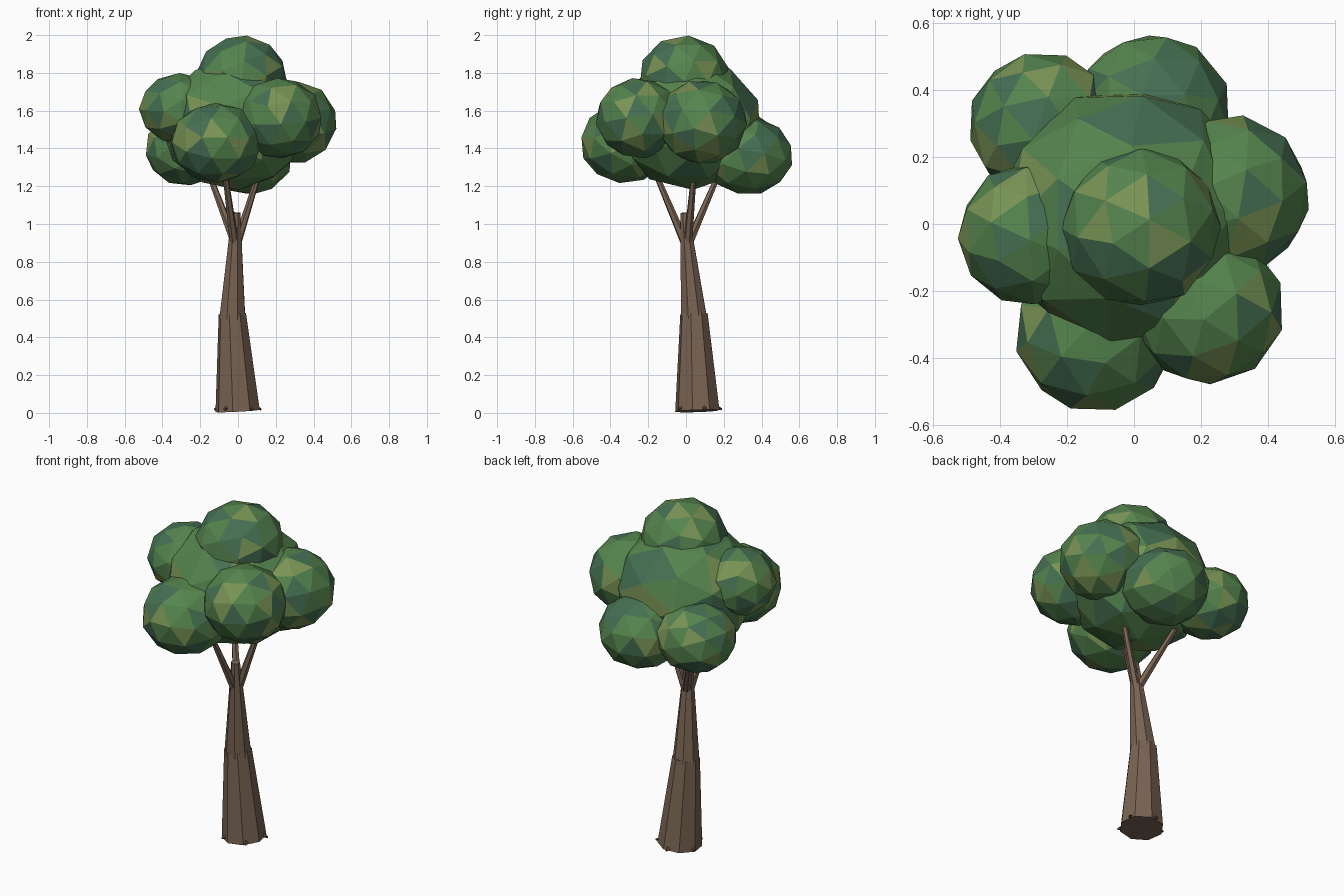
import bpy, random, math
from mathutils import Vector, Euler

if "Cube" in bpy.data.objects:
    bpy.data.objects.remove(bpy.data.objects["Cube"])

random.seed(4)


def mat(name, rgb):
    m = bpy.data.materials.new(name)
    m.diffuse_color = (*rgb, 1)
    m.use_nodes = True
    m.node_tree.nodes["Principled BSDF"].inputs["Base Color"].default_value = m.diffuse_color
    return m


greens = [mat("leaf_green", (0.09, 0.23, 0.075)),
          mat("leaf_blue_green", (0.06, 0.16, 0.085)),
          mat("leaf_yellow_green", (0.19, 0.29, 0.09))]
bark = mat("bark", (0.19, 0.125, 0.085))
bark_dark = mat("bark_dark", (0.12, 0.08, 0.055))


def limb(name, a, b, r1, r2, sides, material):
    """Tapered flat-sided cylinder from point a to point b."""
    a, b = Vector(a), Vector(b)
    d = b - a
    bpy.ops.mesh.primitive_cone_add(vertices=sides, radius1=r1, radius2=r2,
                                    depth=d.length, location=(a + b) / 2)
    ob = bpy.context.object
    ob.name = name
    ob.rotation_euler = d.to_track_quat('Z', 'Y').to_euler()
    ob.data.materials.append(material)


def leaves(name, centre, r, rz):
    """Squashed low-poly ball with mottled green faces."""
    bpy.ops.mesh.primitive_ico_sphere_add(subdivisions=2, radius=1, location=centre)
    ob = bpy.context.object
    ob.name = name
    turn = Euler([random.uniform(0, math.tau) for _ in range(3)]).to_matrix()
    for v in ob.data.vertices:
        p = turn @ v.co
        v.co = (p.x * r, p.y * r, p.z * rz)
    for m in greens:
        ob.data.materials.append(m)
    for f in ob.data.polygons:
        f.material_index = random.choices((0, 1, 2), (6, 2.5, 1.5))[0]


# Trunk in two leaning sections
limb("lower_trunk", (-0.002, 0.06, 0.01), (-0.03, 0.042, 0.525), 0.12, 0.074, 8, bark)
limb("upper_trunk", (-0.03, 0.042, 0.50), (-0.01, -0.008, 1.06), 0.074, 0.024, 8, bark)

# Branches reaching into the crown
for i, (a, b) in enumerate([((-0.015, 0.015, 0.90), (-0.19, 0.215, 1.36)),
                            ((-0.005, 0.01, 0.90), (0.14, 0.05, 1.36)),
                            ((-0.02, -0.005, 0.90), (-0.08, -0.20, 1.36))]):
    limb(f"branch_{i + 1}", a, b, 0.024, 0.012, 6, bark)

# Small root tips poking out at the base
for i in range(5):
    t = math.radians(20 + 72 * i)
    c, s = math.cos(t), math.sin(t)
    limb(f"root_{i + 1}", (0.07 * c, 0.06 + 0.07 * s, 0.04),
         (0.13 * c, 0.06 + 0.13 * s, 0.018), 0.018, 0.006, 5, bark_dark)

# Crown
leaves("crown_core", (-0.02, 0.02, 1.53), 0.39, 0.35)
leaves("crown_top", (0.02, -0.01, 1.78), 0.24, 0.22)
leaves("crown_front_right", (0.22, -0.25, 1.56), 0.23, 0.215)
leaves("crown_front_left", (-0.115, -0.32, 1.43), 0.243, 0.215)
leaves("crown_left", (-0.31, -0.03, 1.61), 0.215, 0.19)
leaves("crown_back_left", (-0.275, 0.295, 1.395), 0.22, 0.195)
leaves("crown_back", (0.055, 0.33, 1.36), 0.238, 0.207)
leaves("crown_right", (0.285, 0.085, 1.54), 0.242, 0.225)
